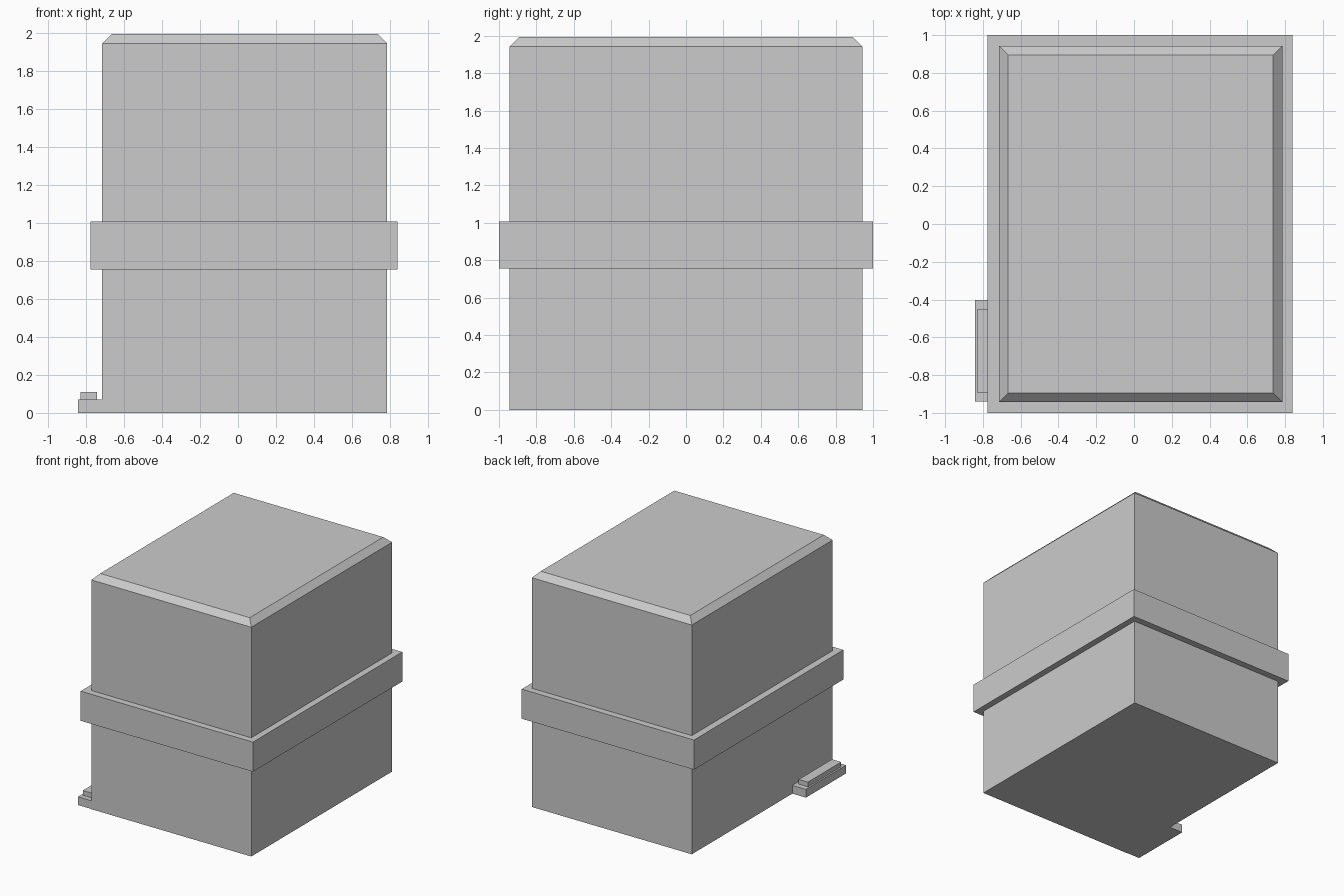
import bpy, bmesh

if "Cube" in bpy.data.objects:
    bpy.data.objects.remove(bpy.data.objects["Cube"])


def block(name, x, y, z, chamfer=0.0):
    """Box from (min, max) ranges, optionally with chamfered top edges."""
    bm = bmesh.new()
    bmesh.ops.create_cube(bm, size=1)
    for v in bm.verts:
        v.co = [r[0] if c < 0 else r[1] for c, r in zip(v.co, (x, y, z))]
    if chamfer:
        # shrink the extruded cap so the four top edges slope at 45 degrees
        top = max(bm.faces, key=lambda f: f.calc_center_median().z)
        bmesh.ops.inset_region(bm, faces=[top], thickness=chamfer,
                               use_even_offset=True)
        for v in top.verts:
            v.co.z += chamfer
    bm.normal_update()
    mesh = bpy.data.meshes.new(name)
    bm.to_mesh(mesh)
    bm.free()
    obj = bpy.data.objects.new(name, mesh)
    bpy.context.collection.objects.link(obj)
    return obj


# main building with a chamfered roof edge
block("building_body", (-0.715, 0.785), (-0.943, 0.943), (0, 1.943), chamfer=0.049)

# projecting band around the middle
block("middle_band", (-0.775, 0.84), (-1, 1), (0.755, 1.006))

# two-tier ledge at the foot of the left side
block("side_ledge_base", (-0.842, -0.715), (-0.94, -0.403), (0, 0.07))
block("side_ledge_top", (-0.828, -0.742), (-0.895, -0.45), (0.07, 0.11))
